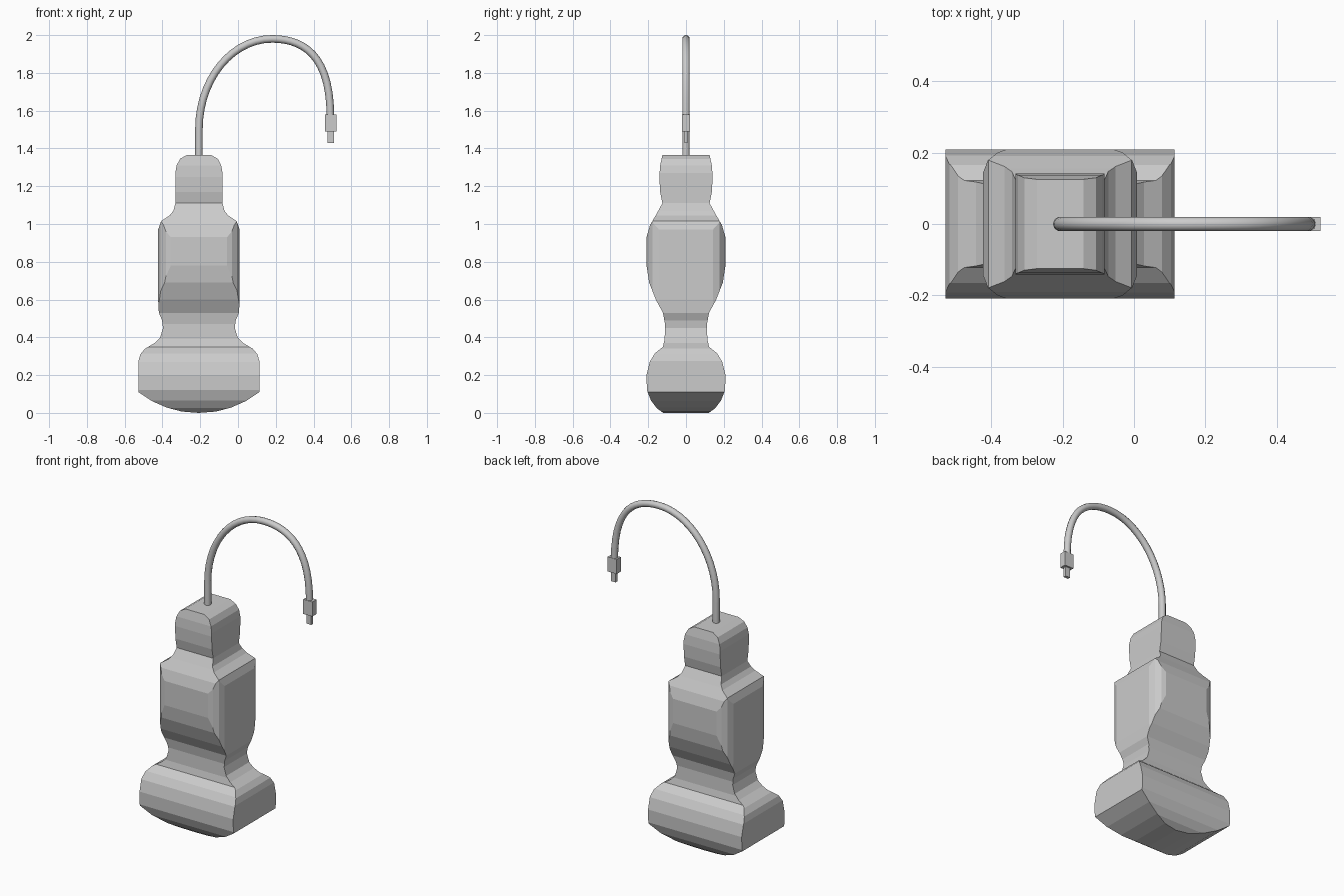
import bpy

if "Cube" in bpy.data.objects:
    bpy.data.objects.remove(bpy.data.objects["Cube"])

CX = -0.207  # body axis


def prism(name, pts, to3d, a, b):
    """Extrude a 2D outline between a and b along the remaining axis."""
    n = len(pts)
    verts = [to3d(u, v, t) for t in (a, b) for u, v in pts]
    faces = [tuple(range(n))[::-1], tuple(range(n, 2 * n))]
    faces += [(i, (i + 1) % n, n + (i + 1) % n, n + i) for i in range(n)]
    me = bpy.data.meshes.new(name)
    me.from_pydata(verts, [], faces)
    ob = bpy.data.objects.new(name, me)
    bpy.context.collection.objects.link(ob)
    bpy.context.view_layer.objects.active = ob
    bpy.ops.object.mode_set(mode='EDIT')
    bpy.ops.mesh.select_all(action='SELECT')
    bpy.ops.mesh.normals_make_consistent(inside=False)
    bpy.ops.object.mode_set(mode='OBJECT')
    return ob


def cut(ob, tool, op):
    m = ob.modifiers.new(op, 'BOOLEAN')
    m.operation, m.object, m.solver = op, tool, 'EXACT'
    bpy.context.view_layer.objects.active = ob
    bpy.ops.object.modifier_apply(modifier=m.name)
    bpy.data.objects.remove(tool)


def mirrored(half):
    return half + [(-u, v) for u, v in reversed(half) if u > 0]


# Probe body: front silhouette crossed with side silhouette
front = [(0, 0), (.09, .007), (.17, .028), (.25, .063), (.32, .11), (.32, .275),
         (.31, .31), (.285, .34), (.235, .37), (.205, .40), (.19, .45), (.195, .49),
         (.212, .53), (.216, .6), (.216, .97), (.2, 1.015), (.155, 1.045), (.135, 1.07),
         (.125, 1.11), (.125, 1.27), (.118, 1.31), (.1, 1.345), (.065, 1.365)]
side = [(.12, 0), (.155, .025), (.185, .065), (.207, .12), (.209, .2), (.192, .27),
        (.165, .315), (.122, .35), (.113, .39), (.111, .47), (.122, .53), (.16, .6),
        (.195, .69), (.209, .78), (.209, .93), (.19, .995), (.155, 1.055), (.125, 1.11),
        (.137, 1.17), (.141, 1.25), (.137, 1.31), (.125, 1.365)]
body = prism("probe_body", mirrored(front), lambda u, v, t: (CX + u, t, v), -.3, .3)
cut(body, prism("side_cutter", mirrored(side), lambda u, v, t: (t, u, v), -1, 1), 'INTERSECT')

# Rounded vertical corners on the grip
corner = [(.14, .212), (.175, .2), (.202, .178), (.217, .14), (.27, .14), (.27, .26), (.14, .26)]
for sx in (1, -1):
    for sy in (1, -1):
        cut(body, prism("corner_cutter", corner,
                        lambda u, v, t: (CX + sx * u, sy * v, t), .53, 1.1), 'DIFFERENCE')

# Cable
cu = bpy.data.curves.new("cable", 'CURVE')
cu.dimensions = '3D'
cu.bevel_depth, cu.bevel_resolution, cu.resolution_u = .02, 3, 14
cu.use_fill_caps = True
sp = cu.splines.new('BEZIER')
path = [((CX, 1.35), (CX, 1.31), (CX, 1.40)),
        ((CX, 1.5), (CX, 1.45), (CX, 1.77)),
        ((.18, 1.98), (-.03, 1.98), (.34, 1.98)),
        ((.489, 1.57), (.489, 1.9), (.489, 1.5))]
sp.bezier_points.add(len(path) - 1)
for p, (co, hl, hr) in zip(sp.bezier_points, path):
    p.handle_left_type = p.handle_right_type = 'FREE'
    p.co, p.handle_left, p.handle_right = [(x, 0, z) for x, z in (co, hl, hr)]
cable = bpy.data.objects.new("cable", cu)
bpy.context.collection.objects.link(cable)

# Plug housing and tip
for name, z0, z1, w, d in (("plug_housing", 1.49, 1.58, .031, .02),
                           ("plug_tip", 1.43, 1.492, .016, .009)):
    prism(name, [(-w, -d), (w, -d), (w, d), (-w, d)],
          lambda u, v, t: (.491 + u, v, t), z0, z1)
